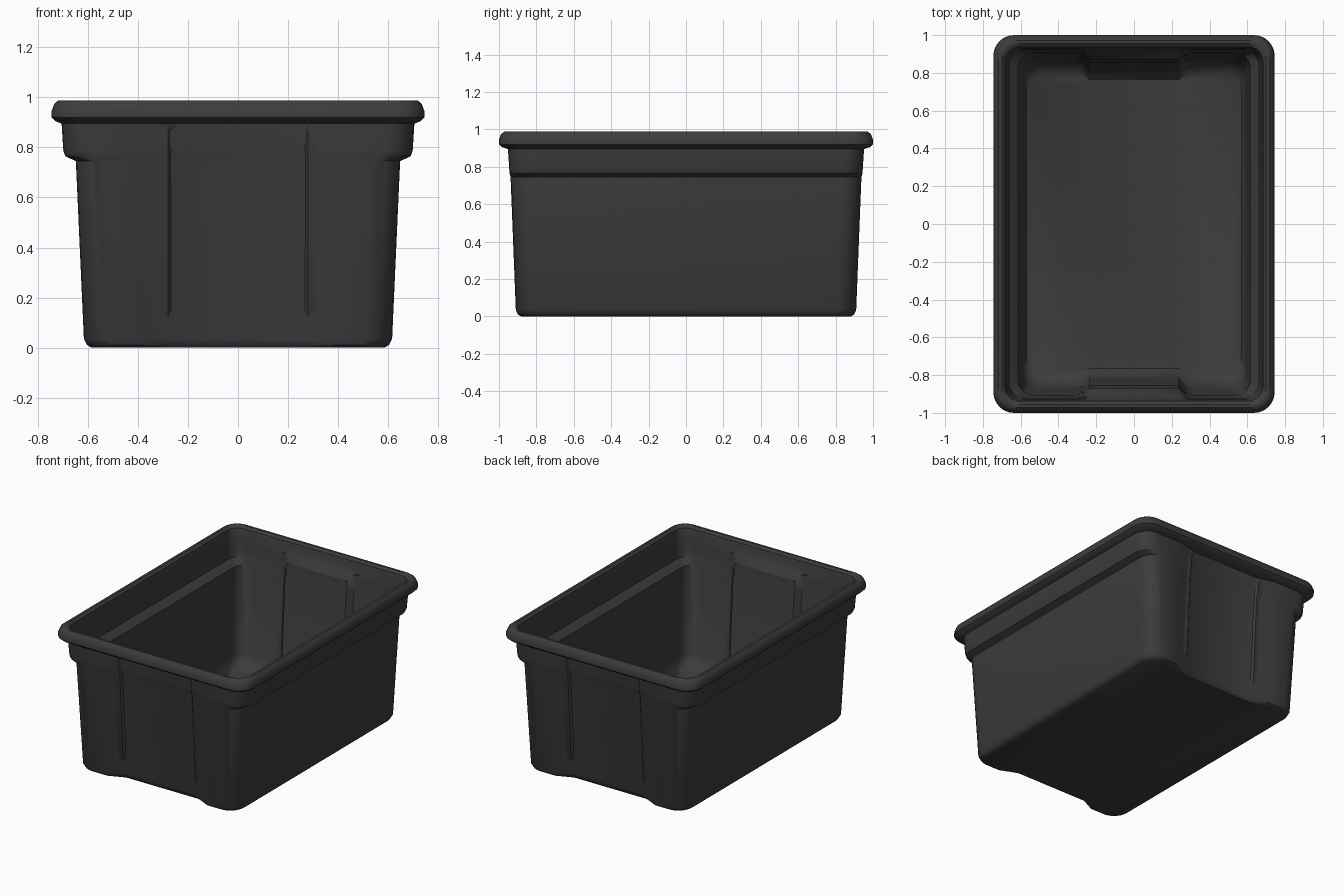
import bpy, bmesh, math

old = bpy.data.objects.get("Cube")
if old:
    bpy.data.objects.remove(old, do_unlink=True)

# Black plastic
plastic = bpy.data.materials.new("charcoal_plastic")
plastic.use_nodes = True
colour = (0.045, 0.045, 0.045, 1)
plastic.diffuse_color = colour
bsdf = plastic.node_tree.nodes["Principled BSDF"]
bsdf.inputs["Base Color"].default_value = colour
bsdf.inputs["Roughness"].default_value = 0.6

CORNER_STEPS = 6


def outline(hx, hy, r, depth, wide, narrow):
    """Rounded rectangle with a shallow grip recess in both short ends."""
    quarter = [(narrow, hy - depth), (wide, hy)]
    for i in range(CORNER_STEPS + 1):
        a = math.pi / 2 * (1 - i / CORNER_STEPS)
        quarter.append((hx - r + r * math.cos(a), hy - r + r * math.sin(a)))
    right = quarter + [(x, -y) for x, y in reversed(quarter)]
    return right + [(-x, -y) for x, y in right]


# Levels: height, half width, half length, corner radius, recess depth
outside = [
    (0.0, 0.585, 0.88, 0.09, 0.045),
    (0.01, 0.603, 0.899, 0.105, 0.055),
    (0.035, 0.616, 0.91, 0.11, 0.06),
    (0.745, 0.648, 0.938, 0.11, 0.045),
    (0.765, 0.69, 0.943, 0.11, 0.044),
    (0.785, 0.698, 0.945, 0.11, 0.043),
    (0.895, 0.705, 0.952, 0.11, 0.035),
]
rim = [
    (0.905, 0.73, 0.985, 0.11, 0),
    (0.92, 0.745, 1.0, 0.11, 0),
    (0.945, 0.745, 1.0, 0.11, 0),
    (0.975, 0.734, 0.988, 0.105, 0),
    (0.988, 0.718, 0.972, 0.10, 0),
    (0.988, 0.70, 0.955, 0.09, 0),
    (0.975, 0.684, 0.938, 0.08, 0),
]
inside = [
    (0.94, 0.677, 0.93, 0.08, 0),
    (0.90, 0.674, 0.925, 0.08, 0.01),
    (0.86, 0.671, 0.922, 0.08, 0.05),
    (0.785, 0.663, 0.916, 0.08, 0.05),
    (0.745, 0.615, 0.905, 0.08, 0.05),
    (0.15, 0.592, 0.872, 0.09, 0.055),
    (0.09, 0.586, 0.84, 0.10, 0.045),
    (0.06, 0.57, 0.79, 0.10, 0.025),
]

# Loft one continuous shell: outer wall, rolled rim, inner wall
bm = bmesh.new()
rings = []
for section, wide, narrow in ((outside, 0.39, 0.28), (rim, 0.36, 0.26), (inside, 0.28, 0.235)):
    for z, hx, hy, r, depth in section:
        points = outline(hx, hy, r, depth, wide, narrow)
        rings.append([bm.verts.new((x, y, z)) for x, y in points])
for lower, upper in zip(rings, rings[1:]):
    n = len(lower)
    for i in range(n):
        j = (i + 1) % n
        bm.faces.new((lower[i], lower[j], upper[j], upper[i]))

# Underside and floor
bm.faces.new(rings[0])
bm.faces.new(rings[-1])
bmesh.ops.recalc_face_normals(bm, faces=bm.faces)

mesh = bpy.data.meshes.new("storage_bin")
bm.to_mesh(mesh)
bm.free()
mesh.materials.append(plastic)
storage_bin = bpy.data.objects.new("storage_bin", mesh)
bpy.context.collection.objects.link(storage_bin)

bpy.ops.object.select_all(action="DESELECT")
storage_bin.select_set(True)
bpy.context.view_layer.objects.active = storage_bin
bpy.ops.object.shade_smooth_by_angle(angle=math.radians(35))
